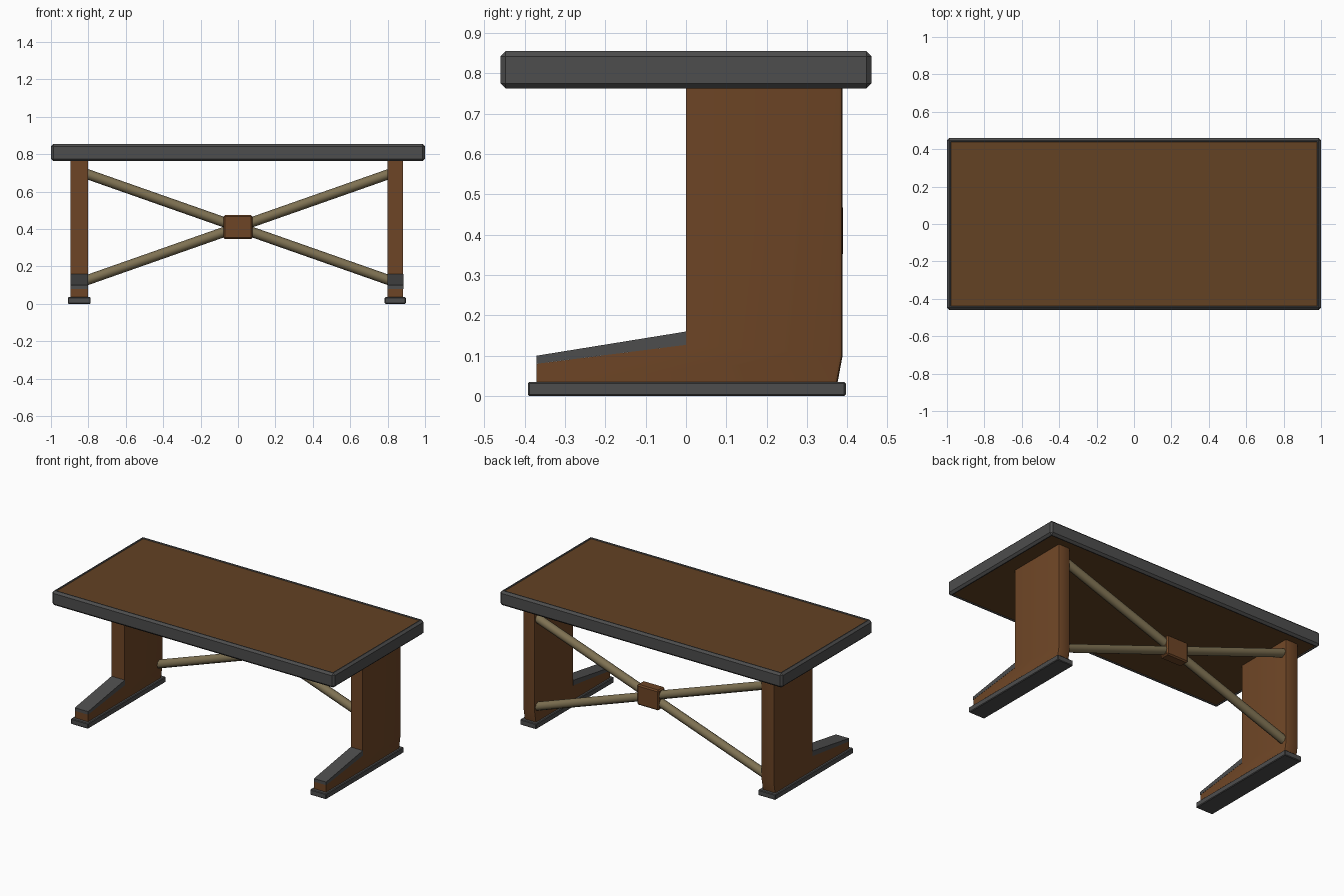
import bpy, bmesh, math
from mathutils import Vector

if "Cube" in bpy.data.objects:
    bpy.data.objects.remove(bpy.data.objects["Cube"])


def material(name, rgb):
    m = bpy.data.materials.new(name)
    m.diffuse_color = (*rgb, 1)
    m.use_nodes = True
    m.node_tree.nodes["Principled BSDF"].inputs["Base Color"].default_value = m.diffuse_color
    return m


WOOD = material("brown_wood", (0.155, 0.060, 0.019))
TOP = material("dark_brown_wood", (0.125, 0.054, 0.017))
GREY = material("dark_grey_metal", (0.075, 0.075, 0.075))
TAN = material("tan_brace", (0.21, 0.165, 0.085))


def finish(bm, name, mats, angle=35):
    bmesh.ops.recalc_face_normals(bm, faces=bm.faces)
    me = bpy.data.meshes.new(name)
    bm.to_mesh(me)
    bm.free()
    ob = bpy.data.objects.new(name, me)
    bpy.context.collection.objects.link(ob)
    for m in mats:
        me.materials.append(m)
    bpy.ops.object.select_all(action='DESELECT')
    ob.select_set(True)
    bpy.context.view_layer.objects.active = ob
    bpy.ops.object.shade_smooth_by_angle(angle=math.radians(angle))
    return ob


def box_mesh(lo, hi, bevel=0.0, segments=1):
    bm = bmesh.new()
    bmesh.ops.create_cube(bm, size=1)
    for v in bm.verts:
        v.co = Vector([(a + b) / 2 + c * (b - a) for a, b, c in zip(lo, hi, v.co)])
    if bevel:
        bmesh.ops.bevel(bm, geom=bm.edges[:], offset=bevel, segments=segments,
                        affect='EDGES', profile=0.5)
    return bm


def extrude_profile(points, x0, x1):
    bm = bmesh.new()
    f = bm.faces.new([bm.verts.new((x0, y, z)) for y, z in points])
    ext = bmesh.ops.extrude_face_region(bm, geom=[f])
    for v in ext["geom"]:
        if isinstance(v, bmesh.types.BMVert):
            v.co.x = x1
    return bm


# Tabletop: grey rim with wooden panels let into the top and underside
bm = box_mesh((-1, -0.46, 0.762), (1, 0.46, 0.855), 0.013)
bm.normal_update()
for sign in (1, -1):
    face = max(bm.faces, key=lambda f: f.calc_center_median().z * sign)
    bmesh.ops.inset_region(bm, faces=[face], thickness=0.009)
    bmesh.ops.inset_region(bm, faces=[face], thickness=0.004, depth=-0.005)
    face.material_index = 1
finish(bm, "tabletop", [GREY, TOP], 20)

# Pair of L-shaped legs with foot plates and sloped toe covers
LEG = [(0, 0.768), (0.388, 0.768), (0.388, 0.10), (0.375, 0.03),
       (-0.37, 0.03), (-0.37, 0.08), (0, 0.127)]
TOE = [(-0.371, 0.08), (0, 0.127), (0, 0.16), (-0.371, 0.10)]
for side, cx, w in (("left", -0.849, 0.046), ("right", 0.841, 0.042)):
    bm = extrude_profile(LEG, cx - w, cx + w)
    back = [e for e in bm.edges if all(v.co.y > 0.37 for v in e.verts)
            and abs(e.verts[0].co.x - e.verts[1].co.x) < 0.001]
    bmesh.ops.bevel(bm, geom=back, offset=0.01, segments=2, affect='EDGES', profile=0.5)
    finish(bm, side + "_leg", [WOOD])
    finish(extrude_profile(TOE, cx - w - 0.001, cx + w + 0.001), side + "_toe_cover", [GREY])
    bm = box_mesh((cx - w - 0.015, -0.392, 0), (cx + w + 0.015, 0.396, 0.035), 0.004)
    finish(bm, side + "_foot_plate", [GREY])

# Crossed braces near the back
BY, BZ = 0.355, 0.41
for name, s in (("rising_brace", 1), ("falling_brace", -1)):
    d = Vector((0.82, 0, 0.288 * s))
    bm = bmesh.new()
    bmesh.ops.create_cone(bm, cap_ends=True, segments=8, radius1=0.027, radius2=0.027,
                          depth=d.length * 2)
    bm.transform(d.to_track_quat('Z', 'Y').to_matrix().to_4x4())
    bmesh.ops.translate(bm, verts=bm.verts, vec=(0, BY, BZ))
    finish(bm, name, [TAN], 50)

# Block clasping the crossing
finish(box_mesh((-0.077, BY - 0.034, 0.345), (0.077, BY + 0.034, 0.475), 0.008),
       "brace_block", [WOOD])
